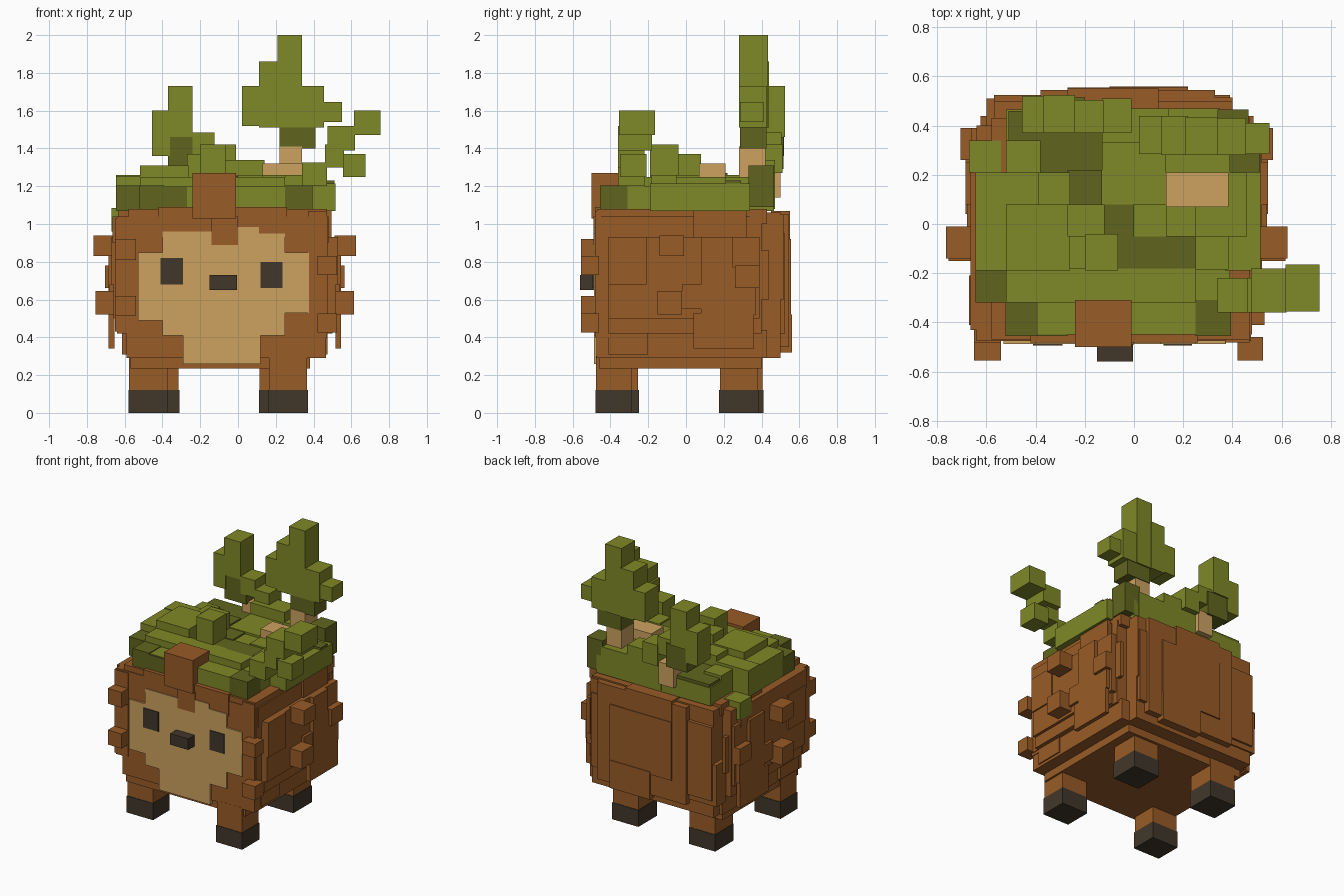
import bpy

if "Cube" in bpy.data.objects:
    bpy.data.objects.remove(bpy.data.objects["Cube"], do_unlink=True)


def material(name, red, green, blue):
    mat = bpy.data.materials.new(name)
    mat.use_nodes = True
    mat.diffuse_color = (red, green, blue, 1)
    mat.node_tree.nodes["Principled BSDF"].inputs["Base Color"].default_value = (red, green, blue, 1)
    return mat


fur = material("brown fur", .315, .106, .02)
moss = material("olive moss", .212, .246, .02)
shade = material("dark olive moss", .118, .131, .013)
tan = material("tan", .61, .36, .118)
dark = material("charcoal", .053, .038, .023)

MIDDLE = -.07  # x of the body's mirror plane


def block(name, mat, x, y, z):
    """Axis-aligned box given by its three ranges."""
    corners = [(a, b, c) for a in x for b in y for c in z]
    faces = [(0, 1, 3, 2), (4, 6, 7, 5), (0, 4, 5, 1), (2, 3, 7, 6), (0, 2, 6, 4), (1, 5, 7, 3)]
    mesh = bpy.data.meshes.new(name)
    mesh.from_pydata(corners, [], faces)
    mesh.materials.append(mat)
    obj = bpy.data.objects.new(name, mesh)
    bpy.context.collection.objects.link(obj)
    return obj


def pair(name, mat, near, far, y, z):
    """Two boxes mirrored about the body's middle, near and far from it."""
    block(name + "_left", mat, (MIDDLE + near, MIDDLE + far), y, z)
    block(name + "_right", mat, (MIDDLE - far, MIDDLE - near), y, z)


def leg(name, x, y):
    """Fur leg on a slightly wider dark foot."""
    block(name + "_leg", fur, (x[0] + .004, x[1] - .004), (y[0] + .004, y[1] - .004), (.12, .3))
    block(name + "_foot", dark, x, y, (0, .12))


# Stepped body
block("body_base", fur, (-.57, .38), (-.46, .40), (.235, .32))
block("body_lower", fur, (-.59, .465), (-.475, .43), (.29, .44))
block("body_core", fur, (-.64, .475), (-.475, .40), (.42, 1.04))
block("body_back", fur, (-.57, .40), (-.4, .50), (.29, 1.06))
block("body_top", fur, (-.58, .47), (-.47, .43), (1, 1.08))
block("brow_ridge", fur, (-.42, .26), (-.482, -.4), (.93, 1.09))
block("front_cheek_left", fur, (.37, .47), (-.482, -.4), (.4, 1.07))
block("front_cheek_right", fur, (-.65, -.54), (-.482, -.4), (.43, 1.03))

# Shaggy plates on both flanks
pair("flank_middle", fur, .5, .59, (-.41, .39), (.5, .93))
pair("flank_upper", fur, .5, .55, (-.45, .34), (.9, 1.04))
block("flank_upper_outer", fur, (-.665, -.6), (-.43, .32), (.9, 1.04))
pair("flank_lower", fur, .5, .57, (-.41, .36), (.42, .55))
pair("flank_shoulder", fur, .5, .6, (-.41, -.21), (.68, .93))
pair("flank_elbow", fur, .5, .543, (-.41, -.2), (.31, .58))
pair("flank_rump", fur, .5, .615, (.08, .37), (.52, .77))
pair("flank_hip", fur, .585, .615, (.04, .36), (.34, .53))
pair("flank_crest", fur, .5, .565, (.04, .32), (.92, 1.07))
pair("flank_tuft", fur, .5, .615, (.08, .25), (.76, .93))
pair("flank_fringe", fur, .5, .61, (-.02, .1), (.55, .68))
pair("rear_corner", fur, .45, .55, (.36, .4), (.42, .98))
pair("rear_lock", fur, .53, .555, (.3, .44), (.6, .86))

# Projecting knobs of fur
pair("side_knob_upper", fur, .58, .695, (-.14, -.01), (.83, .94))
pair("side_knob_lower", fur, .58, .685, (-.15, -.02), (.52, .645))
pair("side_knob_rear", fur, .58, .635, (.26, .39), (.66, .78))
block("front_knob_upper_left", fur, (.42, .525), (-.555, -.46), (.73, .83))
block("front_knob_lower_left", fur, (.42, .525), (-.555, -.46), (.425, .525))
block("front_knob_upper_right", fur, (-.65, -.54), (-.555, -.46), (.81, .92))
block("front_knob_lower_right", fur, (-.65, -.54), (-.555, -.46), (.515, .62))

# Stepped plates on the back
block("back_plate_wide", fur, (-.57, .39), (.45, .525), (.42, .95))
block("back_plate_tall", fur, (-.38, .33), (.45, .545), (.35, 1.05))
block("back_plate_round", fur, (-.27, .22), (.45, .555), (.5, .92))
block("back_plate_crest", fur, (-.27, .1), (.45, .55), (.9, 1.07))
block("back_plate_low", fur, (-.1, .22), (.45, .56), (.32, .52))
block("back_plate_side", fur, (.2, .40), (.4, .515), (.6, 1.05))
block("back_plate_corner", fur, (-.6, -.38), (.4, .51), (.38, .68))

# Face built from overlapping tan plates with a stepped outline
FRONT = (-.488, -.46)
block("face_middle", tan, (-.53, .375), FRONT, (.53, .85))
block("face_jaw", tan, (-.53, .25), FRONT, (.49, .55))
block("face_chin", tan, (-.40, .25), FRONT, (.41, .5))
block("face_chin_low", tan, (-.29, .12), FRONT, (.26, .42))
block("face_brow_right", tan, (-.40, -.14), FRONT, (.84, .96))
block("face_brow_left", tan, (0, .25), FRONT, (.84, .95))
block("face_brow_peak", tan, (0, .11), FRONT, (.9, .985))
block("face_brow_middle", tan, (-.15, .01), FRONT, (.84, .89))
block("eye_right", dark, (-.41, -.29), (-.495, -.47), (.68, .82))
block("eye_left", dark, (.12, .235), (-.495, -.47), (.66, .80))
block("nose", dark, (-.15, -.005), (-.56, -.47), (.65, .73))
block("forehead_lock", fur, (-.14, 0), (-.49, -.44), (.89, 1.04))
block("forehead_tuft", fur, (-.24, -.01), (-.5, -.31), (1.03, 1.27))

# Legs, caught in mid step
leg("front_right", (-.58, -.37), (-.44, -.25))
leg("front_left", (.16, .37), (-.48, -.285))
leg("back_right", (-.52, -.31), (.2, .41))
leg("back_left", (.11, .32), (.175, .385))

# Moss roof, first layer
block("moss_bed", moss, (-.52, .39), (-.45, .465), (1.07, 1.2))
block("moss_bed_right", moss, (-.645, -.5), (-.19, .21), (1.07, 1.2))
block("moss_bed_left", moss, (.37, .515), (-.19, .34), (1.07, 1.215))
block("moss_right_front", shade, (-.645, -.5), (-.32, -.18), (1.07, 1.205))
block("moss_front_right", shade, (-.522, -.39), (-.455, -.31), (1.07, 1.205))
block("moss_front_face", shade, (-.4, -.27), (-.455, -.44), (1.07, 1.195))
block("moss_front_left", shade, (.25, .395), (-.455, -.31), (1.07, 1.205))
block("moss_drip_rear", moss, (-.67, -.54), (.21, .34), (.96, 1.085))
block("moss_drip_corner", moss, (-.52, -.38), (.21, .34), (1.1, 1.24))
block("moss_rear_left", shade, (.38, .512), (.21, .29), (1.1, 1.23))

# Moss roof, upper lumps
block("moss_lump_right", moss, (-.645, -.39), (.08, .21), (1.18, 1.26))
block("moss_terrace_right", moss, (-.645, -.27), (-.19, .09), (1.18, 1.255))
block("moss_terrace_front", moss, (-.52, .25), (-.32, -.18), (1.18, 1.25))
block("moss_mound_right", moss, (-.52, -.26), (-.19, .08), (1.2, 1.31))
block("moss_ridge_right", moss, (-.39, -.26), (.07, .21), (1.2, 1.3))
block("moss_hollow", shade, (-.27, -.13), (.07, .22), (1.18, 1.27))
block("moss_hollow_middle", shade, (-.13, 0), (-.06, .08), (1.18, 1.255))
block("moss_hollow_left", shade, (-.13, .25), (-.19, -.05), (1.18, 1.25))
block("moss_terrace_middle", moss, (-.13, .13), (.08, .34), (1.18, 1.26))
block("moss_terrace_inner", moss, (-.01, .14), (-.05, .09), (1.18, 1.245))
block("moss_mound_middle", moss, (-.27, -.12), (-.05, .08), (1.2, 1.37))
block("moss_crown", moss, (-.2, -.065), (-.19, -.04), (1.2, 1.42))
block("moss_mound_left", moss, (.13, .25), (-.05, .07), (1.18, 1.26))
block("moss_step_left", moss, (.25, .385), (-.185, -.05), (1.18, 1.26))
block("moss_terrace_left", moss, (.25, .46), (-.05, .21), (1.18, 1.25))
block("moss_rear_ridge", moss, (-.13, .14), (.33, .47), (1.08, 1.34))
block("moss_rear_wall", moss, (.13, .35), (.33, .47), (1.08, 1.27))
block("moss_rear_shelf", moss, (.13, .39), (.2, .34), (1.18, 1.25))
block("moss_rear_block", shade, (.34, .465), (.33, .465), (1.09, 1.31))
block("moss_rear_slab", shade, (-.51, -.13), (.21, .46), (1.12, 1.22))

# Tall shrub at the back left
block("shrub_twig", tan, (.13, .385), (.07, .21), (1.2, 1.32))
block("shrub_stem", tan, (.22, .34), (.28, .42), (1.25, 1.41))
block("shrub_underside", shade, (.22, .41), (.285, .425), (1.4, 1.54))
block("shrub_spire", moss, (.21, .34), (.28, .435), (1.51, 2))
block("shrub_shoulder", moss, (.11, .22), (.28, .44), (1.51, 1.86))
block("shrub_leaf_right", moss, (.02, .12), (.285, .44), (1.52, 1.73))
block("shrub_leaf_left", moss, (.33, .455), (.28, .43), (1.51, 1.73))
block("shrub_leaf_tip", moss, (.45, .55), (.285, .41), (1.54, 1.645))

# Smaller shrub at the back right
block("rear_shrub_stem", tan, (-.25, -.13), (.4, .5), (1.14, 1.3))
block("rear_shrub_top", moss, (-.37, -.24), (.37, .525), (1.46, 1.73))
block("rear_shrub_side", moss, (-.455, -.36), (.37, .52), (1.36, 1.6))
block("rear_shrub_base", shade, (-.37, -.2), (.375, .515), (1.29, 1.46))
block("rear_shrub_step", moss, (-.24, -.125), (.37, .505), (1.36, 1.485))
block("rear_shrub_low", moss, (-.13, -.01), (.37, .51), (1.27, 1.42))

# Sprig hanging out over the front left
block("sprig_root", moss, (.34, .47), (-.36, -.22), (1.2, 1.325))
block("sprig_bend", moss, (.46, .56), (-.36, -.22), (1.3, 1.42))
block("sprig_leaf_inner", moss, (.475, .62), (-.36, -.18), (1.39, 1.52))
block("sprig_leaf_outer", moss, (.615, .755), (-.355, -.165), (1.47, 1.6))
block("sprig_leaf_low", moss, (.555, .675), (-.35, -.21), (1.25, 1.37))
